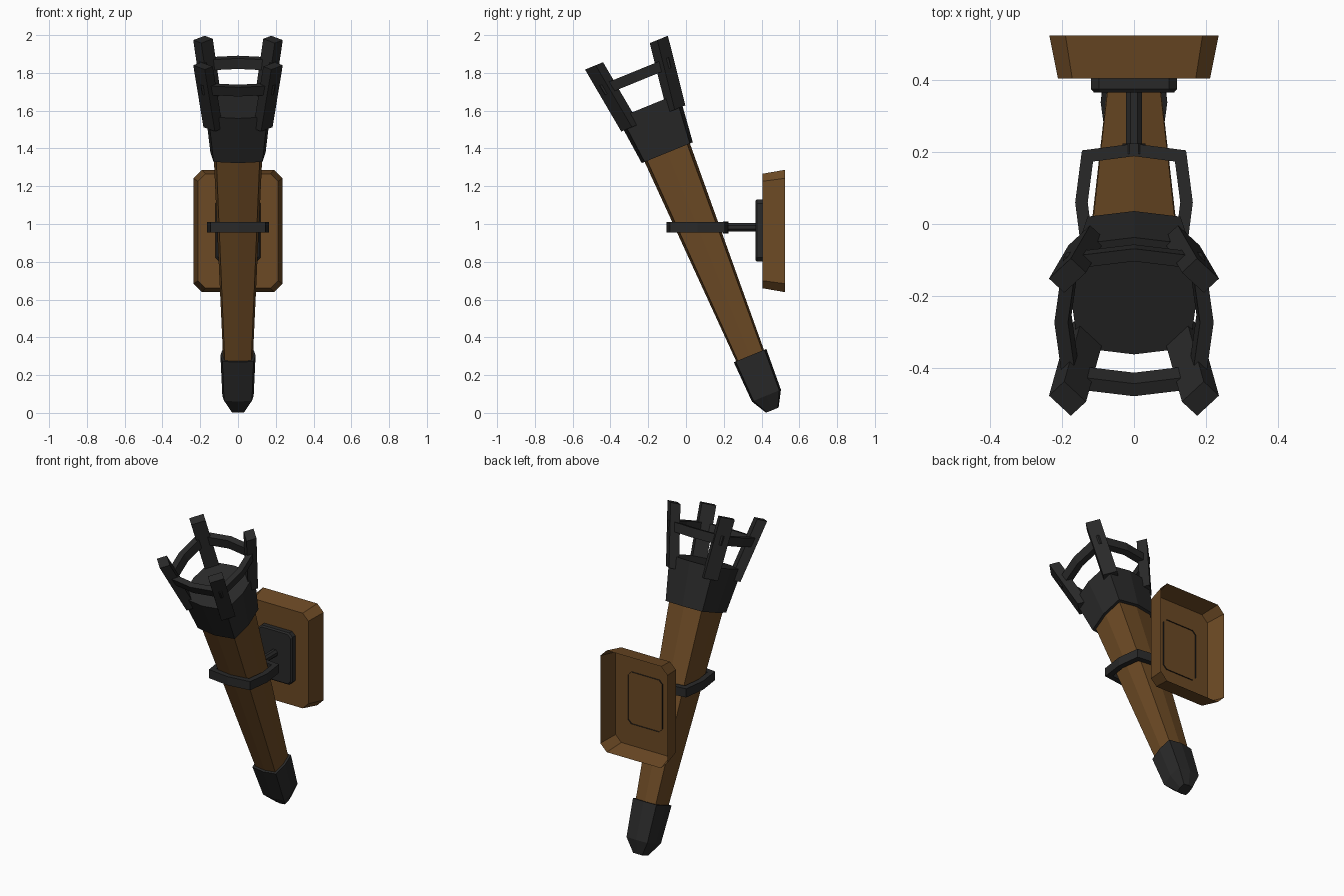
import bpy, bmesh, math
from mathutils import Matrix, Vector

if "Cube" in bpy.data.objects:
    bpy.data.objects.remove(bpy.data.objects["Cube"])


def material(name, rgb):
    m = bpy.data.materials.new(name)
    m.diffuse_color = (*rgb, 1)
    m.use_nodes = True
    m.node_tree.nodes["Principled BSDF"].inputs["Base Color"].default_value = m.diffuse_color
    return m


WOOD = material("brown wood", (0.150, 0.068, 0.018))
IRON = material("dark iron", (0.022, 0.022, 0.022))

# Tilted frame of the torch: local z runs along the shaft from its tip
TORCH = Matrix.Translation((0, 0.454, 0.022)) @ Matrix.Rotation(math.radians(22.2), 4, 'X')
# Frame of the wall mount: local z runs along +y, local y is up
WALL = Matrix(((1, 0, 0, 0), (0, 0, 1, 0), (0, 1, 0, 0), (0, 0, 0, 1)))


def bulged(r):
    """Square section with slightly bulged sides, eight points."""
    c = 0.885 * r
    return [(r, 0), (c, c), (0, r), (-c, c), (-r, 0), (-c, -c), (0, -r), (c, -c)]


def chamfered(w, h, c, cy=0):
    """Rectangle with cut corners; w and h are half sizes."""
    return [(w, cy - h + c), (w, cy + h - c), (w - c, cy + h), (c - w, cy + h),
            (-w, cy + h - c), (-w, cy - h + c), (c - w, cy - h), (w - c, cy - h)]


def circle(r, n=8):
    return [(r * math.cos((i + .5) * math.tau / n), r * math.sin((i + .5) * math.tau / n)) for i in range(n)]


def loft(name, sections, mat, frame, start=True, end=True, loop=False):
    """Join sections (points, height) into a skin, with optional caps."""
    bm = bmesh.new()
    rings = [[bm.verts.new(frame @ Vector((x, y, z))) for x, y in pts] for pts, z in sections]
    n = len(rings[0])
    pairs = list(zip(rings, rings[1:]))
    if loop:
        pairs.append((rings[-1], rings[0]))
    for a, b in pairs:
        for i in range(n):
            j = (i + 1) % n
            bm.faces.new((a[i], a[j], b[j], b[i]))
    if start and not loop:
        bm.faces.new(rings[0][::-1])
    if end and not loop:
        bm.faces.new(rings[-1])
    bmesh.ops.recalc_face_normals(bm, faces=bm.faces)
    me = bpy.data.meshes.new(name)
    bm.to_mesh(me)
    bm.free()
    me.materials.append(mat)
    ob = bpy.data.objects.new(name, me)
    bpy.context.collection.objects.link(ob)
    return ob


# Wooden shaft with iron end cap and iron cup
loft("shaft", [(bulged(.077), .25), (bulged(.131), 1.50)], WOOD, TORCH)
loft("end_cap", [(bulged(.036), -.008), (bulged(.083), .075), (bulged(.093), .304)], IRON, TORCH)
loft("cup", [(bulged(.146), 1.464), (bulged(.176), 1.732)], IRON, TORCH)

# Four flared posts at the cup corners
for k in range(4):
    spin = TORCH @ Matrix.Rotation(math.radians(45 + 90 * k), 4, 'Z')

    def post(d, t=.03, w=.043):
        return [(d + t, -w), (d + t, w), (d - t, w), (d - t, -w)]
    loft("post", [(post(.186), 1.66), (post(.262), 2.036)], IRON, spin)

# Flared band joining the posts
loft("basket_band", [(bulged(.212), 1.872), (bulged(.222), 1.928),
                     (bulged(.184), 1.928), (bulged(.174), 1.872)], IRON, TORCH, loop=True)

# Level holding ring around the shaft
ring = Matrix.Translation((0, .06, 0))
loft("holding_ring", [(bulged(.164), .955), (bulged(.164), 1.01),
                      (bulged(.129), 1.01), (bulged(.129), .955)], IRON, ring, loop=True)

# Arm and its collar
arm = Matrix.Translation((0, 0, .982)) @ WALL
loft("arm", [(circle(.024), .20), (circle(.024), .38)], IRON, arm)
loft("arm_collar", [(circle(.034), .195), (circle(.034), .225)], IRON, arm)

# Iron mounting plate, open behind and just piercing the board
loft("mount_plate", [(chamfered(.112, .157, .02, .966), .367), (chamfered(.12, .165, .022, .966), .376),
                     (chamfered(.12, .165, .022, .966), .412)], IRON, WALL, end=False)

# Flared wooden wall board, hollow at the back
loft("wall_board", [(chamfered(.212, .303, .04, .963), .405),
                    (chamfered(.236, .324, .045, .963), .525)], WOOD, WALL, end=False)
